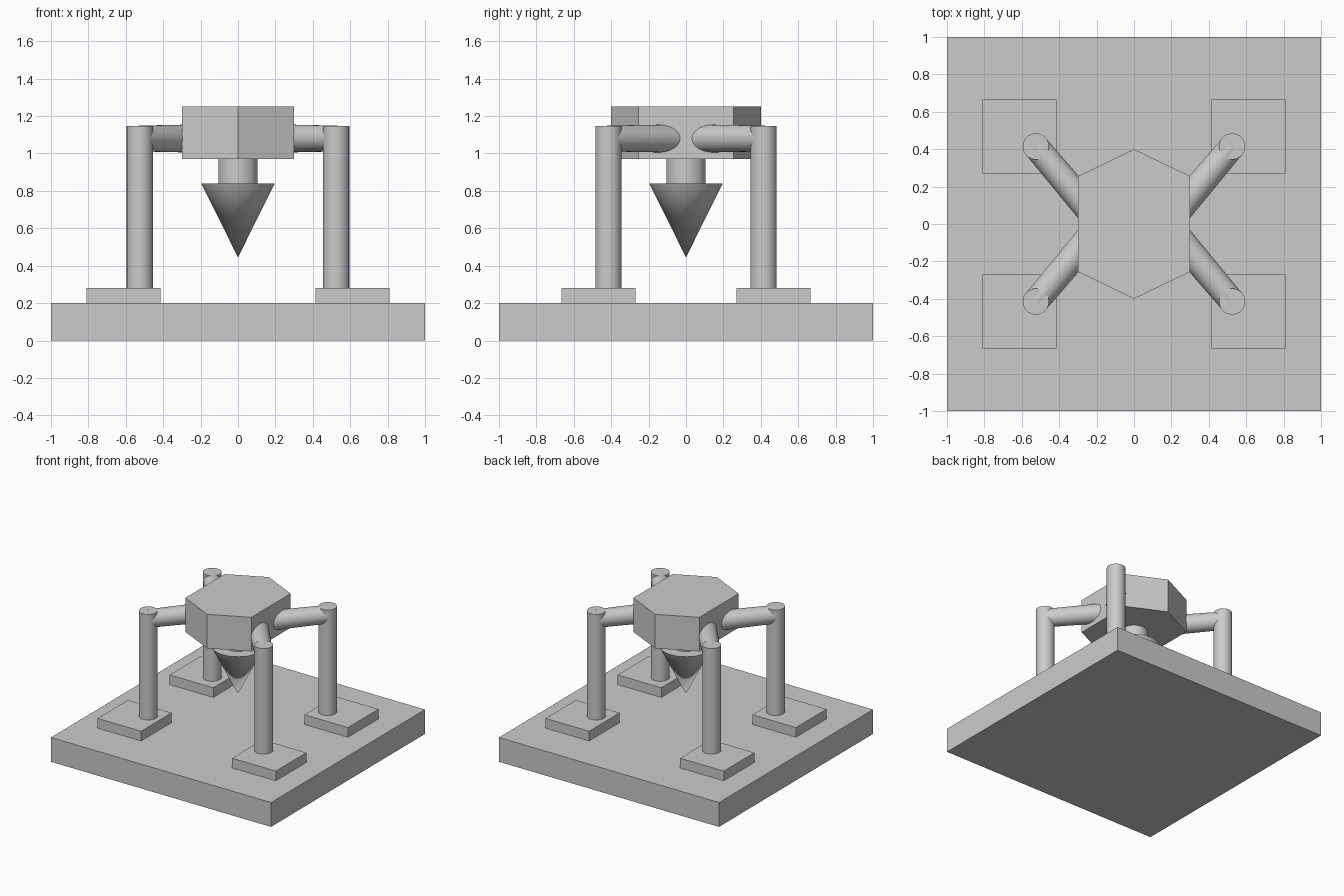
import bpy, bmesh, math
from mathutils import Vector

if "Cube" in bpy.data.objects:
    bpy.data.objects.remove(bpy.data.objects["Cube"])


def box(name, center, size):
    bpy.ops.mesh.primitive_cube_add(size=1, location=center)
    ob = bpy.context.object
    ob.name = name
    ob.scale = size
    bpy.ops.object.transform_apply(location=False, rotation=False, scale=True)
    return ob


def rod(name, start, end, r1, r2):
    a, b = Vector(start), Vector(end)
    d = b - a
    bpy.ops.mesh.primitive_cone_add(vertices=48, radius1=r1, radius2=r2,
                                    depth=d.length, location=(a + b) / 2)
    ob = bpy.context.object
    ob.name = name
    ob.rotation_euler = d.to_track_quat('Z', 'Y').to_euler()
    bpy.ops.object.shade_smooth_by_angle(angle=math.radians(35))
    return ob


def prism(name, outline, z0, z1):
    bm = bmesh.new()
    face = bm.faces.new([bm.verts.new((x, y, z0)) for x, y in outline])
    ext = bmesh.ops.extrude_face_region(bm, geom=[face])
    bmesh.ops.translate(bm, vec=(0, 0, z1 - z0),
                        verts=[g for g in ext["geom"] if isinstance(g, bmesh.types.BMVert)])
    bmesh.ops.recalc_face_normals(bm, faces=bm.faces)
    me = bpy.data.meshes.new(name)
    bm.to_mesh(me)
    bm.free()
    ob = bpy.data.objects.new(name, me)
    bpy.context.collection.objects.link(ob)
    return ob


# Ground slab
box("base_plate", (0, 0, 0.1), (2, 2, 0.2))

# Hexagonal body
prism("hex_body", [(0.3, -0.255), (0.3, 0.255), (0, 0.4),
                   (-0.3, 0.255), (-0.3, -0.255), (0, -0.4)], 0.97, 1.25)

# Neck and pointed drill tip
rod("neck", (0, 0, 0.83), (0, 0, 1.0), 0.105, 0.105)
rod("drill_tip", (0, 0, 0.445), (0, 0, 0.84), 0.0, 0.197)

# Four legs, each with a foot pad and an arm to the body
for sx, side in ((-1, "left"), (1, "right")):
    for sy, end in ((-1, "front"), (1, "back")):
        tag = f"{end}_{side}"
        x, y = sx * 0.525, sy * 0.415
        box(f"foot_{tag}", (sx * 0.612, sy * 0.468, 0.24), (0.396, 0.396, 0.08))
        rod(f"leg_{tag}", (x, y, 0.27), (x, y, 1.147), 0.07, 0.07)
        rod(f"arm_{tag}", (x, y, 1.08), (sx * 0.2, sy * 0.03, 1.08), 0.069, 0.076)
